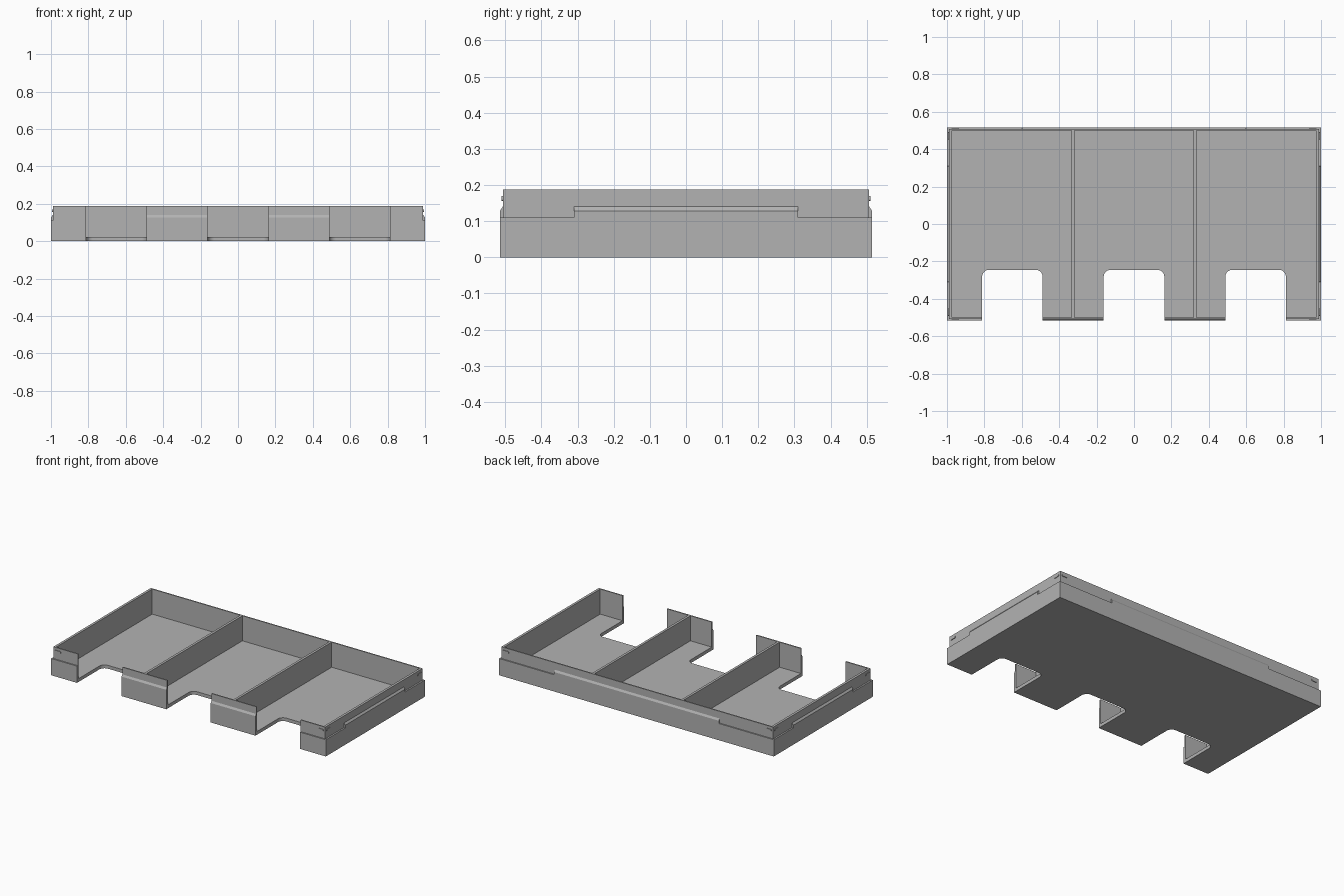
import bpy, bmesh
from mathutils import Matrix, Vector
from math import pi

cube = bpy.data.objects.get("Cube")
if cube:
    bpy.data.objects.remove(cube, do_unlink=True)

grey = bpy.data.materials.new("plain_grey")
grey.use_nodes = True
grey.diffuse_color = (0.45, 0.45, 0.45, 1)
grey.node_tree.nodes["Principled BSDF"].inputs["Base Color"].default_value = (0.45, 0.45, 0.45, 1)

# Main dimensions (half sizes in plan, heights from the ground)
OUT_X, OUT_Y = 1.0, 0.515
RIM_X, RIM_Y = 0.99, 0.507
IN_X, IN_Y = 0.974, 0.499
FLOOR, STEP, TOP = 0.022, 0.11, 0.187
DIVIDER_X, DIVIDER_HALF = 0.325, 0.008


def finish(bm, name):
    bmesh.ops.recalc_face_normals(bm, faces=bm.faces)
    mesh = bpy.data.meshes.new(name)
    bm.to_mesh(mesh)
    bm.free()
    obj = bpy.data.objects.new(name, mesh)
    obj.data.materials.append(grey)
    bpy.context.collection.objects.link(obj)
    return obj


def box(name, x0, x1, y0, y1, z0, z1, corner=0):
    """Box between two corners, with optional rounded upright edges."""
    bm = bmesh.new()
    bmesh.ops.create_cube(bm, size=1)
    for v in bm.verts:
        v.co = Vector(((x0, x1)[v.co.x > 0], (y0, y1)[v.co.y > 0], (z0, z1)[v.co.z > 0]))
    if corner:
        upright = [e for e in bm.edges if abs(e.verts[0].co.z - e.verts[1].co.z) > 0.01]
        bmesh.ops.bevel(bm, geom=upright, offset=corner, segments=8, profile=0.5, affect='EDGES')
    return finish(bm, name)


def extrude_profile(name, profile, half_length, place):
    """Sweep an (outward, up) profile along a wall."""
    bm = bmesh.new()
    face = bm.faces.new([bm.verts.new((-half_length, -d, z)) for d, z in profile])
    out = bmesh.ops.extrude_face_region(bm, geom=[face])
    moved = [g for g in out["geom"] if isinstance(g, bmesh.types.BMVert)]
    bmesh.ops.translate(bm, verts=moved, vec=(2 * half_length, 0, 0))
    bmesh.ops.transform(bm, matrix=place, verts=bm.verts)
    return finish(bm, name)


def combine(target, tool, operation):
    mod = target.modifiers.new("combine", 'BOOLEAN')
    mod.operation, mod.solver, mod.object = operation, 'EXACT', tool
    tool.hide_render = True
    bpy.context.view_layer.objects.active = target
    bpy.ops.object.modifier_apply(modifier=mod.name)
    bpy.data.objects.remove(tool, do_unlink=True)


# Stepped outer body
tray = box("tray", -OUT_X, OUT_X, -OUT_Y, OUT_Y, 0, STEP)
combine(tray, box("rim", -RIM_X, RIM_X, -RIM_Y, RIM_Y, 0.05, TOP), 'UNION')

# Raised lip with a sloped top in the middle of each wall
for turn in range(4):
    side = turn % 2
    outer, rim, half = (OUT_X, RIM_X, 0.31) if side else (OUT_Y, RIM_Y, 0.6)
    profile = [(rim - 0.004, 0.09), (outer, 0.09), (outer, 0.128), (rim, 0.14), (rim - 0.004, 0.14)]
    lip = extrude_profile("lip", profile, half, Matrix.Rotation(turn * pi / 2, 4, 'Z'))
    combine(tray, lip, 'UNION')

# Three compartments, leaving two dividers
edges = [-IN_X, -DIVIDER_X, DIVIDER_X, IN_X]
for i in range(3):
    x0 = edges[i] + (DIVIDER_HALF if i > 0 else 0)
    x1 = edges[i + 1] - (DIVIDER_HALF if i < 2 else 0)
    combine(tray, box("compartment", x0, x1, -IN_Y, IN_Y, FLOOR, 0.4), 'DIFFERENCE')

# Rounded front cutouts
for x in (-0.65, 0, 0.65):
    combine(tray, box("cutout", x - 0.162, x + 0.162, -0.9, -0.245, -0.1, 0.5, 0.037), 'DIFFERENCE')


# Small rounded catches near the corners of each wall
def catch(turn, along):
    outer = RIM_X if turn % 2 else RIM_Y
    bm = bmesh.new()
    bmesh.ops.create_cube(bm, size=1, matrix=Matrix.Diagonal((0.042, 0.008, 0.014, 1)))
    ends = [e for e in bm.edges if abs(e.verts[0].co.y - e.verts[1].co.y) > 0.001]
    bmesh.ops.bevel(bm, geom=ends, offset=0.005, segments=3, profile=0.5, affect='EDGES')
    place = Matrix.Rotation(turn * pi / 2, 4, 'Z') @ Matrix.Translation((along, -outer, 0.163))
    bmesh.ops.transform(bm, matrix=place, verts=bm.verts)
    return finish(bm, "corner_catch")


for turn in range(4):
    reach = 0.472 if turn % 2 else 0.956
    for sign in (-1, 1):
        catch(turn, sign * reach)

# Smooth the rounded cutout corners, keep all other edges crisp
bpy.ops.object.select_all(action='DESELECT')
tray.select_set(True)
bpy.context.view_layer.objects.active = tray
bpy.ops.object.shade_smooth_by_angle(angle=pi / 6)
